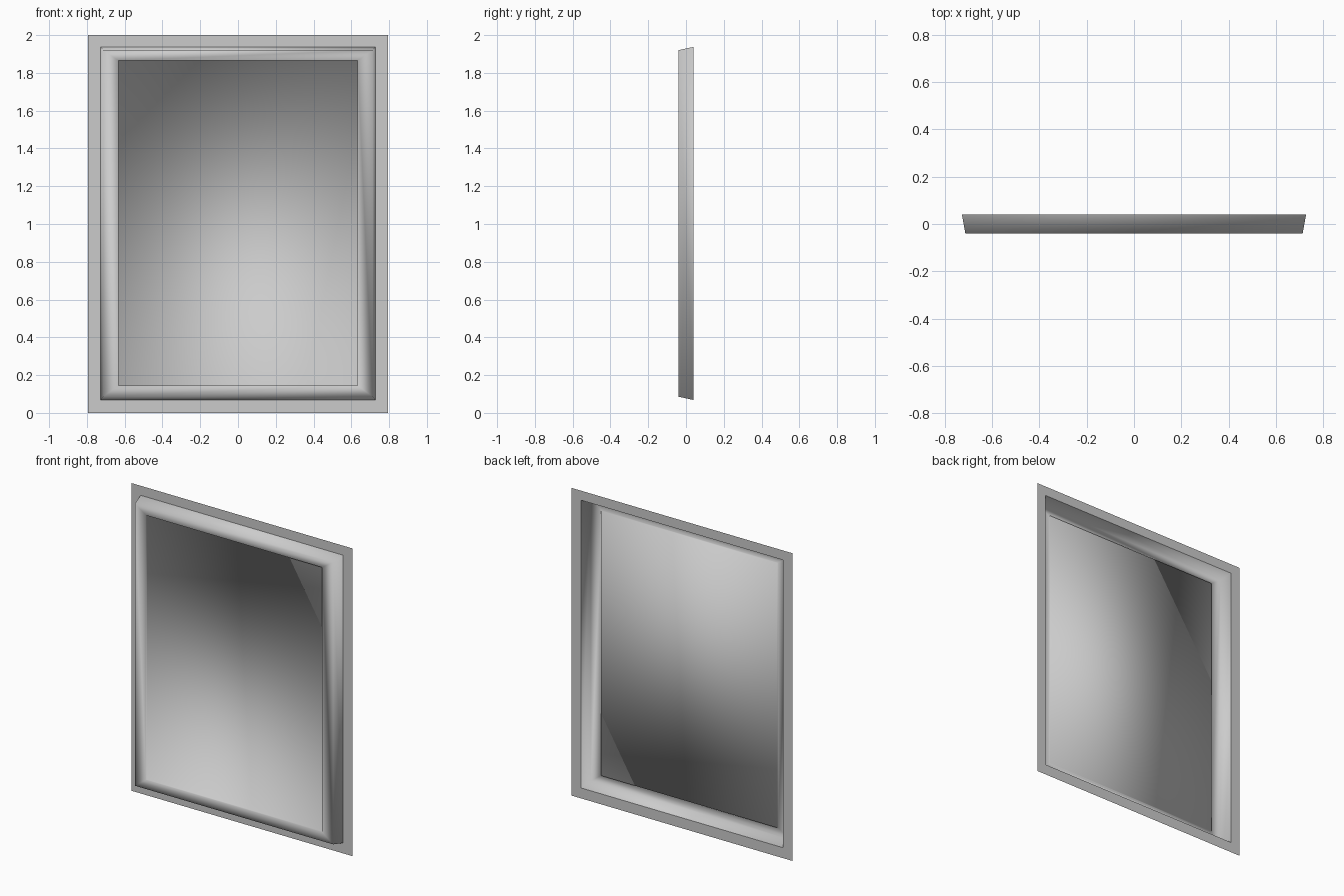
import bpy, bmesh

if "Cube" in bpy.data.objects:
    bpy.data.objects.remove(bpy.data.objects["Cube"])


def rect_loops_object(name, loops, cap, smooth):
    """Bridge nested rectangles (half width, bottom, top, y) into a sheet."""
    bm = bmesh.new()
    rings = []
    for hw, z0, z1, y in loops:
        corners = [(-hw, z0), (hw, z0), (hw, z1), (-hw, z1)]
        rings.append([bm.verts.new((x, y, z)) for x, z in corners])
    for a, b in zip(rings, rings[1:]):
        for i in range(4):
            j = (i + 1) % 4
            bm.faces.new((a[i], a[j], b[j], b[i]))
    if cap:
        bm.faces.new(rings[-1])
    for f in bm.faces:
        f.smooth = smooth
    mesh = bpy.data.meshes.new(name)
    bm.to_mesh(mesh)
    bm.free()
    obj = bpy.data.objects.new(name, mesh)
    bpy.context.collection.objects.link(obj)
    return obj


BACK, FRONT, PANEL = 0.041, -0.041, -0.031

# flat wall flange around the back edge
rect_loops_object("wall_flange", [
    (0.793, 0.0, 2.0, BACK),
    (0.728, 0.068, 1.938, BACK),
], cap=False, smooth=False)

# tapered frame with a front rim and a shallow recessed panel
rect_loops_object("frame_and_panel", [
    (0.728, 0.068, 1.938, BACK),
    (0.713, 0.086, 1.920, FRONT),
    (0.633, 0.145, 1.865, FRONT),
    (0.633, 0.145, 1.865, PANEL),
], cap=True, smooth=True)
